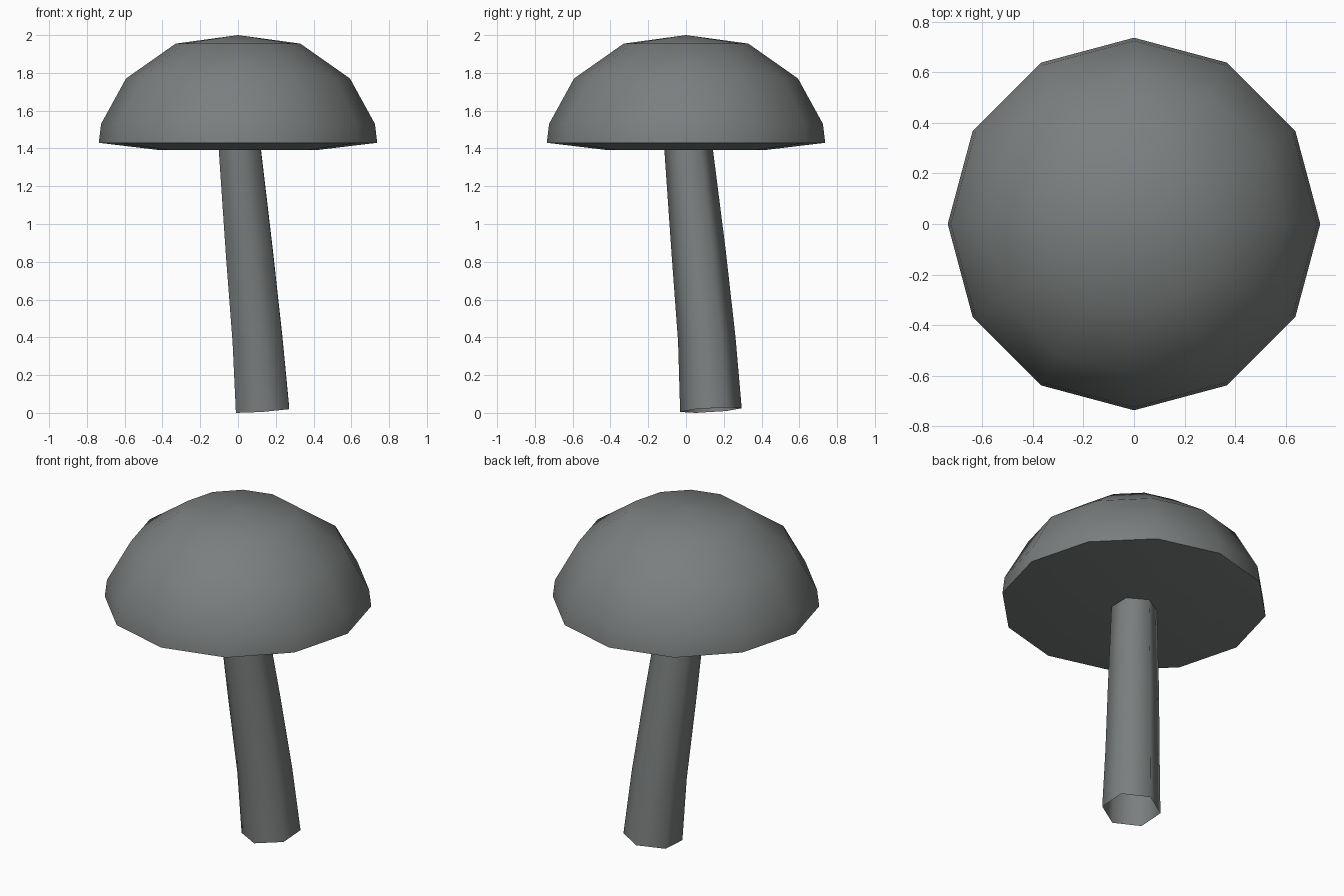
import bpy, bmesh, math
from mathutils import Vector

if "Cube" in bpy.data.objects:
    bpy.data.objects.remove(bpy.data.objects["Cube"])

grey = bpy.data.materials.new("stone grey")
grey.diffuse_color = (0.2, 0.212, 0.212, 1)
grey.use_nodes = True
grey.node_tree.nodes["Principled BSDF"].inputs["Base Color"].default_value = grey.diffuse_color


def finish(name, bm, angle):
    """Turn a bmesh into a smooth-shaded, coloured object."""
    mesh = bpy.data.meshes.new(name)
    bm.to_mesh(mesh)
    bm.free()
    mesh.materials.append(grey)
    obj = bpy.data.objects.new(name, mesh)
    bpy.context.collection.objects.link(obj)
    bpy.ops.object.select_all(action='DESELECT')
    obj.select_set(True)
    bpy.context.view_layer.objects.active = obj
    bpy.ops.object.shade_smooth_by_angle(angle=math.radians(angle))


def bridge(bm, a, b):
    n = len(a)
    for i in range(n):
        j = (i + 1) % n
        bm.faces.new((a[i], a[j], b[j], b[i]))


# Cap: 12-sided dome with a shallow underside, from underside to crown
bm = bmesh.new()
profile = [(0.43, 1.393), (0.737, 1.43), (0.725, 1.53), (0.593, 1.77), (0.33, 1.955)]
rings = [[bm.verts.new((r * math.cos(i * math.pi / 6), r * math.sin(i * math.pi / 6), z))
          for i in range(12)] for r, z in profile]
for low, high in zip(rings, rings[1:]):
    bridge(bm, low, high)
bm.faces.new(rings[0][::-1])
crown = bm.verts.new((0, 0, 2))
for i in range(12):
    bm.faces.new((rings[-1][i], rings[-1][(i + 1) % 12], crown))
finish("mushroom_cap", bm, 40)

# Stem: leaning, tapering six-sided tube, open at the foot
bm = bmesh.new()
path = [(0.13, 0.132, 0.016, 0.163), (0.103, 0.11, 0.39, 0.152),
        (0.06, 0.067, 0.85, 0.143), (0.008, 0.012, 1.41, 0.127)]
slopes = [(0.07, 0.06), (0.09, 0.08), (0.095, 0.095), (0.09, 0.10)]
rings = []
for (x, y, z, r), (sx, sy) in zip(path, slopes):
    ring = []
    for i in range(6):
        a = math.pi / 2 + i * math.pi / 3
        dx, dy = r * math.cos(a), r * math.sin(a)
        ring.append(bm.verts.new((x + dx, y + dy, z + sx * dx + sy * dy)))
    rings.append(ring)
for low, high in zip(rings, rings[1:]):
    bridge(bm, low, high)
lowest = min(v.co.z for v in rings[0])
for v in rings[0]:
    v.co.z -= lowest
finish("mushroom_stem", bm, 80)
